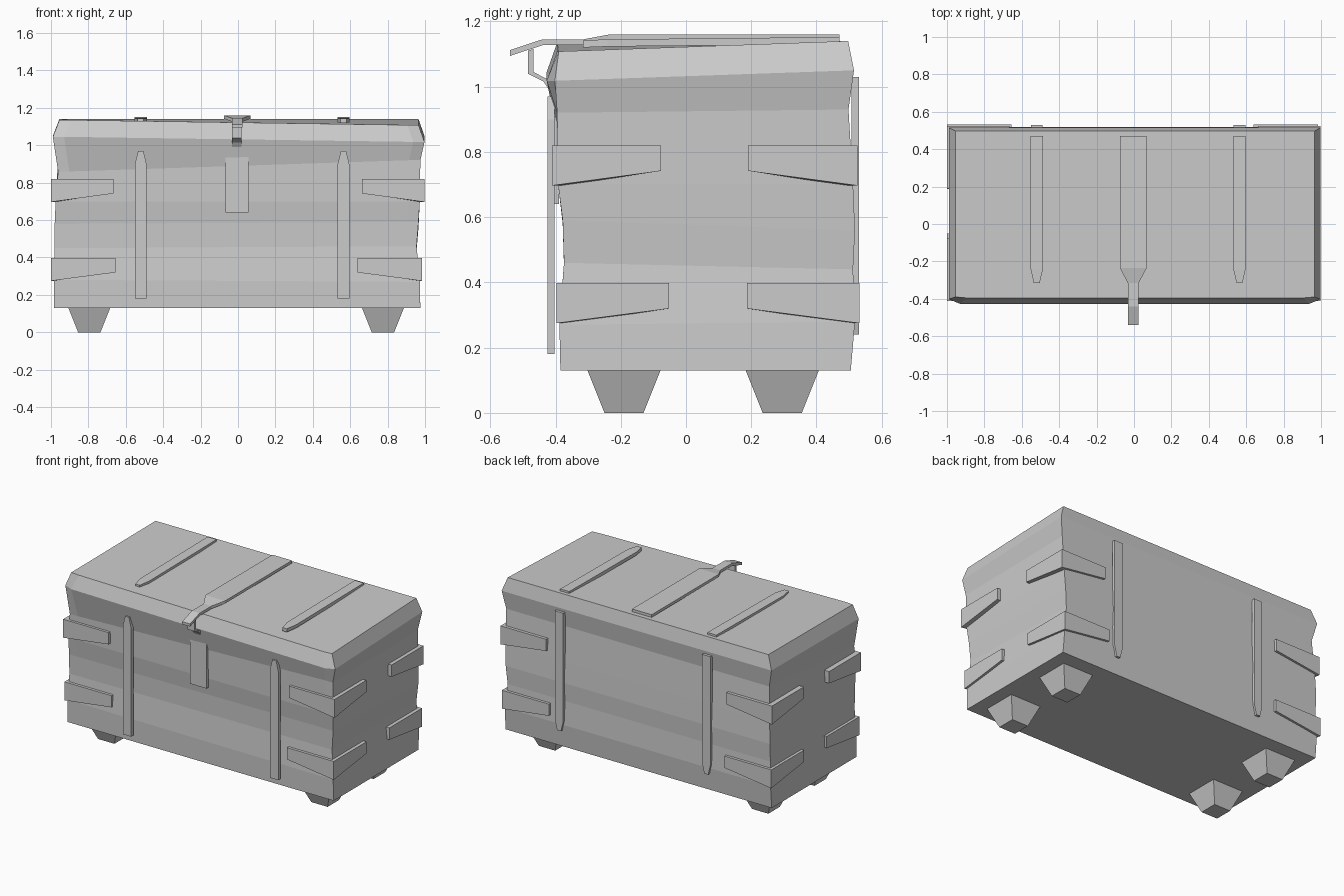
import bpy, bmesh
from mathutils import Vector


def finish(name, bm):
    bmesh.ops.recalc_face_normals(bm, faces=bm.faces)
    me = bpy.data.meshes.new(name)
    bm.to_mesh(me)
    bm.free()
    ob = bpy.data.objects.new(name, me)
    bpy.context.collection.objects.link(ob)
    return ob


def loft(name, rings):
    """Skin a list of equal-length closed rings and cap both ends."""
    bm = bmesh.new()
    vs = [[bm.verts.new(p) for p in r] for r in rings]
    n = len(vs[0])
    for a, b in zip(vs, vs[1:]):
        for i in range(n):
            j = (i + 1) % n
            bm.faces.new((a[i], a[j], b[j], b[i]))
    bm.faces.new(vs[0])
    bm.faces.new(vs[-1])
    return finish(name, bm)


def strap(name, cx, path, off):
    """Flat bar along a (y, z, half width) path, thickened by off = (dy, dz)."""
    rings = []
    for y, z, w in path:
        rings.append([(cx - w, y, z), (cx + w, y, z),
                      (cx + w, y + off[0], z + off[1]),
                      (cx - w, y + off[0], z + off[1])])
    return loft(name, rings)


# Chest body and lid: warped rings (z front-left, front-right, back; x0, x1, y0, y1, front bulge)
levels = [
    (0.13, 0.13, 0.13, -0.985, 0.975, -0.385, 0.505, 0),
    (0.28, 0.27, 0.28, -0.985, 0.972, -0.388, 0.518, 0),
    (0.45, 0.46, 0.44, -0.98, 0.955, -0.374, 0.512, 0),
    (0.58, 0.59, 0.56, -0.98, 0.965, -0.378, 0.518, 0),
    (0.70, 0.70, 0.70, -0.975, 0.972, -0.392, 0.512, 0),
    (0.86, 0.92, 0.93, -0.962, 0.975, -0.395, 0.498, 0),
    (1.045, 1.018, 1.05, -0.99, 0.997, -0.402, 0.515, 0.025),
    (1.135, 1.108, 1.14, -0.955, 0.965, -0.39, 0.497, 0.005),
]
rings = []
for zl, zr, zb, x0, x1, y0, y1, b in levels:
    rings.append([(x0, y0, zl), (x0 + 0.06, y0 - b, zl), (x1 - 0.06, y0 - b, zr),
                  (x1, y0, zr), (x1, y1, zb), (x0, y1, zb)])
loft("chest_body", rings)

# Four tapered feet
for cx in (-0.795, 0.775):
    for cy in (-0.19, 0.295):
        sq = lambda r, z: [(cx - r, cy - r, z), (cx + r, cy - r, z),
                           (cx + r, cy + r, z), (cx - r, cy + r, z)]
        loft("foot", [sq(0.06, 0), sq(0.116, 0.14)])

# Corner brackets: two tapered arms wrapping each corner
T = 0.04
for top, xs, ys, arm in ((0.82, (-1, 0.998), (-0.411, 0.525), 0.335),
                         (0.398, (-1, 0.983), (-0.397, 0.532), 0.345)):
    for x, sx in zip(xs, (1, -1)):
        for y, sy in zip(ys, (1, -1)):
            plan = [(arm, 0, 0.078), (0, 0, 0.123), (0, arm, 0.078)]
            inner = [(arm, T, 0.078), (T, T, 0.123), (T, arm, 0.078)]
            sect = []
            for (a, b, h), (c, d, _) in zip(plan, inner):
                o = Vector((x + sx * a, y + sy * b, top))
                i = Vector((x + sx * c, y + sy * d, top))
                dn = Vector((0, 0, -h))
                sect.append([o, i, i + dn, o + dn])
            loft("corner_bracket", sect)

# Pairs of pointed straps on the front, back and lid
for cx in (-0.52, 0.564):
    strap("front_strap", cx, [(-0.425, 0.18, 0.031), (-0.425, 0.90, 0.031),
                              (-0.425, 0.97, 0.014)], (0.022, 0))
    strap("back_strap", cx, [(0.53, 1.03, 0.031), (0.53, 0.31, 0.031),
                             (0.53, 0.24, 0.014)], (-0.022, 0))
    strap("lid_strap", cx, [(0.47, 1.152, 0.033), (-0.24, 1.145, 0.033),
                            (-0.315, 1.142, 0.016)], (0, -0.022))

# Centre hasp bent over the lid edge
strap("lid_hasp", -0.004, [(0.47, 1.16, 0.072), (-0.235, 1.16, 0.072),
                           (-0.315, 1.145, 0.029), (-0.44, 1.145, 0.029),
                           (-0.54, 1.112, 0.029)], (0, -0.018))

# Latch plate on the front and the hook above it
strap("latch_plate", -0.006, [(-0.41, 0.64, 0.062), (-0.41, 0.97, 0.062),
                              (-0.418, 1.01, 0.027)], (0.02, 0))
strap("latch_hook", -0.006, [(-0.42, 0.99, 0.026), (-0.436, 1.015, 0.026),
                             (-0.485, 1.04, 0.026), (-0.485, 1.11, 0.026)], (0.017, 0.005))
